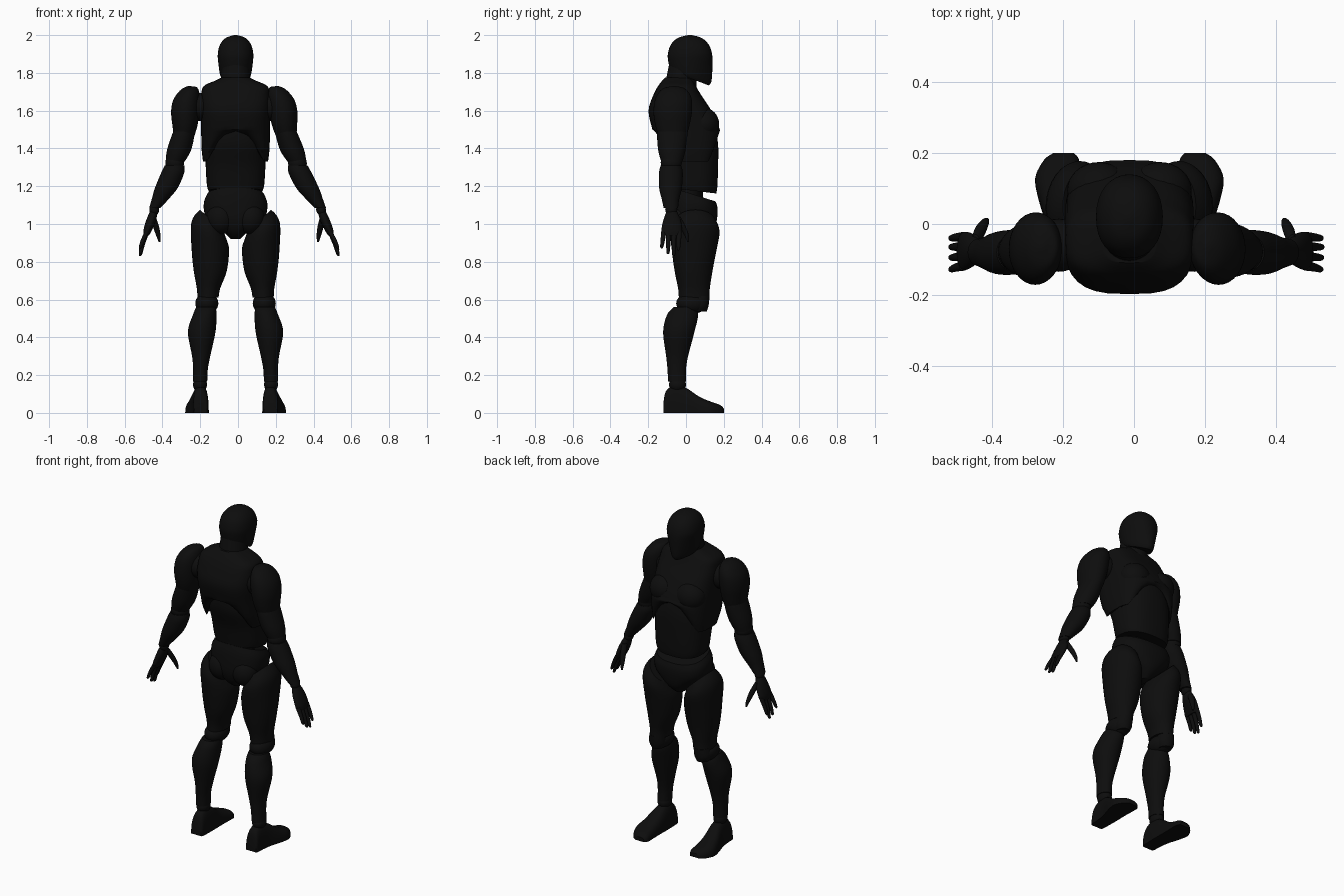
import bpy
import bmesh
import math

default_cube = bpy.data.objects.get("Cube")
if default_cube:
    bpy.data.objects.remove(default_cube, do_unlink=True)

# One flat colour for the whole figure
COLOUR = (0.004, 0.004, 0.004, 1)
black = bpy.data.materials.new("matte black")
black.use_nodes = True
black.diffuse_color = COLOUR
black.node_tree.nodes["Principled BSDF"].inputs["Base Color"].default_value = COLOUR

SEGMENTS, STEPS = 32, 5
BODY_CENTRE = -1.3          # all part sizes are in hundredths of a unit
LEFT_ARM_LEAN = 0.07
SIDES = {"left": 1, "right": -1}


def finish(name, mesh_data, side=1, lean=0):
    """Place, mirror, shade and colour one part."""
    for vert in mesh_data.verts:
        x, y, z = vert.co
        vert.co = (BODY_CENTRE + side * (x + lean * (140 - z)), y, z)
        vert.co /= 100
    bmesh.ops.recalc_face_normals(mesh_data, faces=mesh_data.faces)
    mesh = bpy.data.meshes.new(name)
    mesh_data.to_mesh(mesh)
    mesh_data.free()
    mesh.materials.append(black)
    part = bpy.data.objects.new(name, mesh)
    bpy.context.collection.objects.link(part)
    bpy.ops.object.select_all(action="DESELECT")
    part.select_set(True)
    bpy.context.view_layer.objects.active = part
    bpy.ops.object.shade_smooth_by_angle(angle=math.radians(40))
    return part


def spline(before, start, end, after, t):
    """Smooth step between two neighbouring values."""
    bend = 2 * before - 5 * start + 4 * end - after
    cubic = 3 * (start - end) + after - before
    return start + t * (end - before + t * (bend + t * cubic)) / 2


def smooth_rings(rings):
    """Pad the rings with zero slopes and add rings between them."""
    rings = [tuple(ring) + (0,) * (7 - len(ring)) for ring in rings]
    padded = [rings[0]] + rings + [rings[-1]]
    result = []
    for index in range(len(rings) - 1):
        for step in range(STEPS):
            group = zip(*padded[index:index + 4])
            result.append([spline(*values, step / STEPS) for values in group])
    return result + [rings[-1]]


def loft(name, rings, side=1, lean=0, power=2, along_y=False, shape=None):
    """Skin rings of (position, centre a, centre b, radius a, radius b, slope a, slope b)."""
    bm = bmesh.new()
    loops = []
    for position, ca, cb, ra, rb, slope_a, slope_b in smooth_rings(rings):
        loop = []
        for segment in range(SEGMENTS):
            angle = math.tau * segment / SEGMENTS
            c, s = math.cos(angle), math.sin(angle)
            a = math.copysign(abs(c) ** (2 / power), c) * ra
            b = math.copysign(abs(s) ** (2 / power), s) * rb
            height = position + slope_a * a + slope_b * b
            if along_y:
                point = (ca + a, height, max(cb + b, 0))
            else:
                point = (ca + a, cb + b, height)
            loop.append(bm.verts.new(point))
        loops.append(loop)
    for lower, upper in zip(loops, loops[1:]):
        for i in range(SEGMENTS):
            j = (i + 1) % SEGMENTS
            bm.faces.new((lower[i], lower[j], upper[j], upper[i]))
    bm.faces.new(loops[0])
    bm.faces.new(loops[-1])
    if shape:
        for vert in bm.verts:
            shape(vert.co)
    return finish(name, bm, side, lean)


def ball(name, centre, radii, side=1, lean=0):
    bm = bmesh.new()
    bmesh.ops.create_uvsphere(bm, u_segments=SEGMENTS, v_segments=16, radius=1)
    for vert in bm.verts:
        vert.co = [c + r * v for c, r, v in zip(centre, radii, vert.co)]
    return finish(name, bm, side, lean)


def narrow_face(point):
    """Taper the front of the jaw towards the chin."""
    if point.y > 3 and point.z < 190:
        point.x *= 1 - 0.003 * (point.y - 3) * (190 - point.z)


def rib_arch(point):
    """Raise the lower edge of the ribcage around the centre line."""
    low = max(0, (150 - point.z) / 17)
    point.z += 16 * low * max(0, 1 - (point.x / 15) ** 2)


# Head and neck
loft("head", [(177, 0, 2.5, 7.2, 9.5, 0, -.38), (179, 0, 2.5, 8.2, 11, 0, -.3),
              (185, 0, 2.3, 9.1, 11.7, 0, -.1), (190, 0, 2.1, 9.4, 11.7),
              (195, 0, 2, 8.2, 10), (198.5, 0, 2, 5.2, 6.3), (200, 0, 2, .8, 1)],
     power=2.2, shape=narrow_face)
loft("neck", [(168, 0, -3, 9, 9), (175, 0, -2.5, 8, 8, 0, -.2), (182, 0, -1.5, 7.5, 7.5, 0, -.3)])
ball("neck_collar", (0, -3.5, 176), (8.6, 8.2, 3))

# Torso
loft("ribcage", [(133, 0, 2.5, 17.2, 13.5), (140, 0, 1.3, 18, 16.2), (150, 0, 0, 18.2, 17.8),
                 (160, 0, -3.2, 18.4, 16.6), (168, 0, -4.6, 18.2, 12.8),
                 (173, 0, -4.8, 16.8, 10), (176, 0, -4.5, 10.5, 8), (177.5, 0, -4, 7.5, 7)],
     power=3, shape=rib_arch)
loft("abdomen", [(117.5, 0, 4.8, 14.3, 11.2, 0, -.12), (121, 0, 4.8, 15.2, 11.8, 0, -.08),
                 (131, 0, 4, 15.8, 13), (142, 0, 2, 15.8, 15), (151, 0, 1, 13, 14.5)], power=2.5)
loft("waist_core", [(110, 0, 2, 11, 7), (124, 0, 2, 11, 7)])
loft("pelvis", [(115.5, 0, 4.5, 15, 11.2, 0, -.32), (111, 0, 4.3, 16.8, 12.4, 0, -.2),
                (104, 0, 4, 15.8, 12.6), (98.5, 0, 4, 10, 11.5),
                (95, 0, 4, 5.5, 9.5), (92, 0, 4, 2.5, 6)], power=2.4)

for label, side in SIDES.items():
    lean = LEFT_ARM_LEAN if side > 0 else 0

    def limb(part, rings, **options):
        return loft(label + "_" + part, rings, side, **options)

    def joint(part, centre, radii, tilt=0):
        return ball(label + "_" + part, centre, radii, side, tilt)

    # Chest muscle and buttock
    joint("chest_muscle", (8.6, 9.5, 153), (9, 8, 8.5))
    joint("buttock", (7.8, -2, 103), (7.5, 7.5, 8.5))

    # Leg
    limb("thigh", [(101.5, 12.4, 5, 6.4, 10.5, .95), (96, 14, 4.8, 9.4, 13, .5),
                   (86, 13.3, 4.3, 9.9, 11.8), (75, 13.4, 4, 8.7, 10),
                   (66, 14.3, 4.2, 6.2, 8.4), (61, 14.6, 4.3, 5.6, 8.1)])
    joint("knee", (15.2, 3, 58), (6.1, 8.2, 5.6))
    limb("knee_cap", [(53.8, 15.2, 6.5, 3.6, 4.5), (57, 15.2, 7, 5, 5), (62, 14.9, 7.5, 4.6, 5)])
    limb("calf", [(56, 15.7, -1, 5.2, 5.5), (52, 16.3, -1.8, 6.2, 8.2), (43, 17.9, -3.8, 7.3, 8.3),
                  (30, 18.2, -4.7, 4.8, 5.8), (23, 18.6, -4.9, 3.9, 4.9),
                  (16.5, 18.8, -4.7, 3.8, 4.8)])
    joint("ankle", (18.8, -4.5, 15), (3.7, 4.5, 4))
    limb("foot", [(-12, 18.5, 0, 3.4, 5), (-10.6, 18.5, 0, 4, 11.5), (-6, 18.5, 0, 4.2, 14.5),
                  (0, 18.9, 0, 4.7, 13.2), (7, 20, 0, 5.7, 8.6), (13, 20.4, 0, 6.2, 6),
                  (18, 19.2, 0, 5, 4.2), (20, 18.6, 0, 3, 2.4)],
         power=2.8, along_y=True)

    # Arm
    joint("shoulder_joint", (20, -6, 162), (8, 7.5, 7.5), lean)
    limb("shoulder_cap", [(144, 27.5, -7, 4.8, 6.5), (152, 26.8, -7.2, 6.6, 9),
                          (160, 26.6, -7, 7.5, 10.2, -.1), (167, 26, -6.6, 7, 9.4, -.2),
                          (171.5, 25, -6.4, 4.5, 6, -.2), (173, 24.4, -6.3, .8, 1)], lean=lean)
    limb("upper_arm", [(133, 32, -7.5, 5, 5.6), (139.5, 29.8, -7.5, 6.4, 7.3),
                       (150, 27, -7.2, 5.6, 8), (156, 26, -7, 4, 6)], lean=lean)
    joint("elbow", (32.2, -7.8, 132.5), (5, 5.6, 5), lean)
    limb("forearm", [(131, 32.3, -8, 5.2, 5.4), (127, 33.3, -8, 6.1, 6.3), (119, 36.7, -8.2, 6, 6),
                     (113, 40, -8.2, 4.4, 4.6), (108.5, 42.7, -8, 3, 3.8)], lean=lean)
    joint("wrist", (43, -7.8, 107.5), (2.6, 3.2, 3), lean)

    # Hand
    limb("palm", [(107, 43.2, -7.6, 2, 2.6), (102, 44.7, -7.4, 2.6, 4.6),
                  (97, 46.4, -7.6, 2.3, 5.4), (94, 47.3, -7.8, 1.5, 4.9)], lean=lean)
    limb("thumb", [(104, 43.5, -5, 1.2, 2), (99, 42.2, -2, 1.6, 1.7),
                   (94, 40.9, .3, 1.2, 1.2), (90.5, 40.2, 1.2, .5, .5)], lean=lean)
    fingers = {"index": (-3.6, -4, 86), "middle": (-6.4, -6.5, 83),
               "ring": (-9.2, -9.5, 84), "little": (-11.8, -12.8, 87)}
    for finger, (root, tip, end) in fingers.items():
        middle = (96 + end) / 2
        limb(finger + "_finger", [(96, 46.8, root, 1.3, 1.4),
                                  (middle, 49, (root + tip) / 2, 1.15, 1.15),
                                  (end + 1, 50.3, tip, .85, .85), (end, 50.6, tip, .3, .3)],
             lean=lean)
